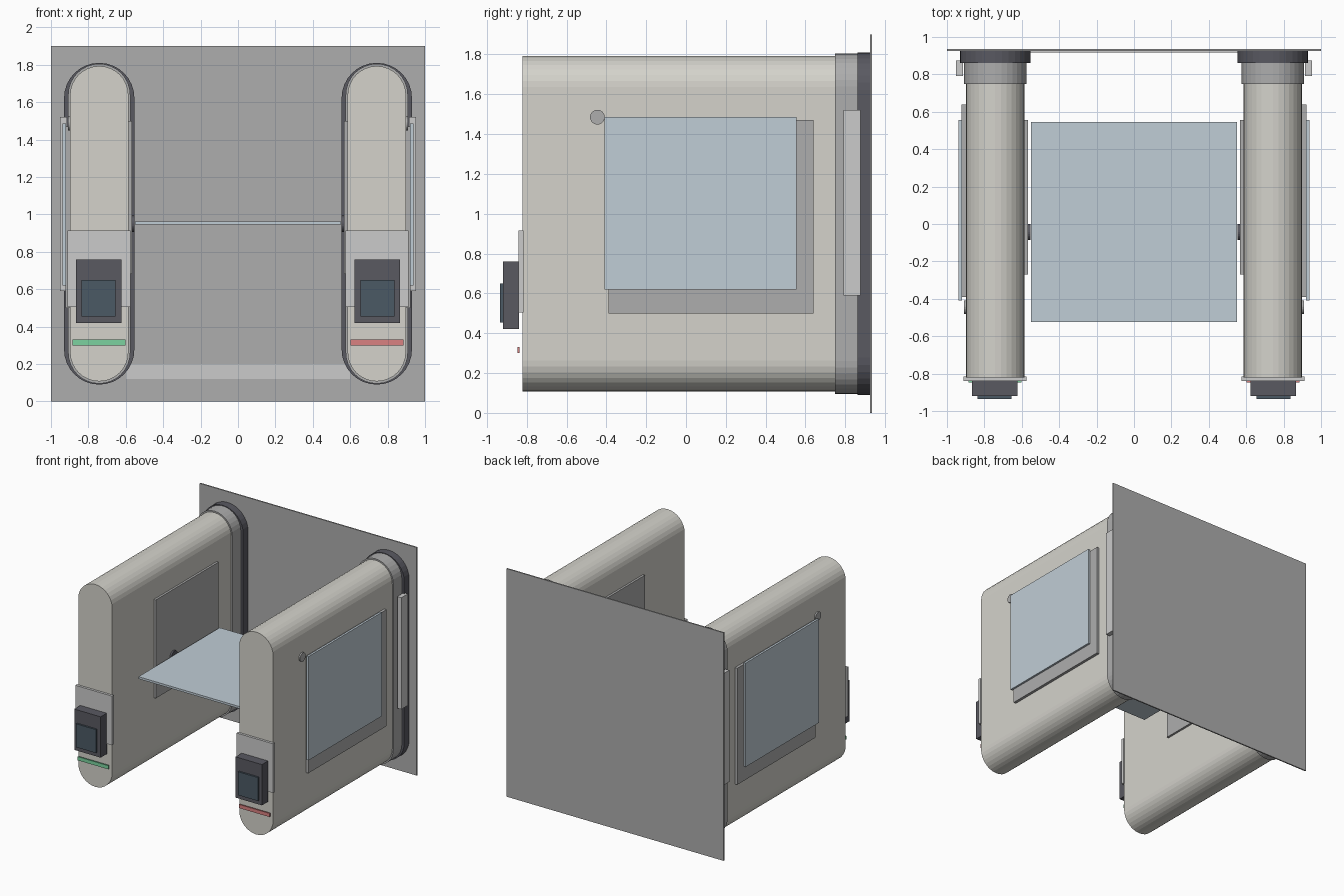
import bpy, math
from mathutils import Matrix

if "Cube" in bpy.data.objects:
    bpy.data.objects.remove(bpy.data.objects["Cube"])


def material(name, rgb):
    m = bpy.data.materials.new(name)
    m.diffuse_color = (*rgb, 1)
    m.use_nodes = True
    m.node_tree.nodes["Principled BSDF"].inputs["Base Color"].default_value = m.diffuse_color
    return m


CREAM = material("cream_shell", (0.66, 0.65, 0.60))
DARK = material("dark_trim", (0.10, 0.10, 0.12))
SCREEN = material("screen_glass", (0.07, 0.10, 0.13))
GLASS = material("blue_glass", (0.53, 0.61, 0.67))
GREEN = material("green_light", (0.20, 0.65, 0.35))
RED = material("red_light", (0.70, 0.22, 0.22))
PANEL = material("panel_grey", (0.42, 0.42, 0.42))
LIGHT = material("light_grey", (0.52, 0.53, 0.54))


def mesh_object(name, verts, faces, mat):
    me = bpy.data.meshes.new(name)
    me.from_pydata(verts, [], faces)
    ob = bpy.data.objects.new(name, me)
    bpy.context.collection.objects.link(ob)
    if mat:
        me.materials.append(mat)
    return ob


def box(name, x, y, z, mat=None):
    """Box from (min, max) ranges."""
    (x0, x1), (y0, y1), (z0, z1) = sorted(x), y, z
    v = [(a, b, c) for a in (x0, x1) for b in (y0, y1) for c in (z0, z1)]
    f = [(0, 1, 3, 2), (4, 6, 7, 5), (0, 4, 5, 1), (2, 3, 7, 6), (0, 2, 6, 4), (1, 5, 7, 3)]
    return mesh_object(name, v, f, mat)


def stadium(name, cx, half_w, half_h, y0, y1, mat, seg=16):
    """Round-ended upright profile extruded along y."""
    ring = []
    for start, cz in ((0, 0.95 + half_h - half_w), (math.pi, 0.95 - half_h + half_w)):
        for i in range(seg + 1):
            a = start + math.pi * i / seg
            ring.append((cx + half_w * math.cos(a), cz + half_w * math.sin(a)))
    n = len(ring)
    v = [(x, y0, z) for x, z in ring] + [(x, y1, z) for x, z in ring]
    f = [tuple(range(n)), tuple(range(2 * n - 1, n - 1, -1))]
    f += [(i, i + n, (i + 1) % n + n, (i + 1) % n) for i in range(n)]
    return mesh_object(name, v, f, mat)


def disc(name, x0, x1, y, z, r, mat):
    """Short cylinder along x."""
    bpy.ops.mesh.primitive_cylinder_add(vertices=24, radius=r, depth=abs(x1 - x0))
    ob = bpy.context.object
    ob.name = name
    ob.data.transform(Matrix.Translation(((x0 + x1) / 2, y, z)) @ Matrix.Rotation(math.pi / 2, 4, 'Y'))
    ob.data.materials.append(mat)


# shared mounting plate, low crossbar and the glass barrier
box("mounting_plate", (-1, 1), (0.924, 0.935), (0, 1.9), PANEL)
box("low_crossbar", (-0.6, 0.6), (0.918, 0.926), (0.12, 0.20), LIGHT)
box("barrier_glass", (-0.55, 0.55), (-0.525, 0.545), (0.945, 0.963), GLASS)

# two mirrored cabinets
for s, side in ((-1, "left"), (1, "right")):
    def part(name, x, y, z, mat=None):
        box(side + "_" + name, (s * x[0], s * x[1]), y, z, mat)

    cx = s * 0.742
    # shell, collar and base flange
    stadium(side + "_shell", cx, 0.156, 0.843, -0.82, 0.76, CREAM)
    stadium(side + "_collar", cx, 0.166, 0.855, 0.748, 0.87, PANEL)
    stadium(side + "_flange", cx, 0.188, 0.86, 0.86, 0.934, DARK)

    # front reader unit
    part("reader_backplate", (0.574, 0.911), (-0.84, -0.815), (0.505, 0.915), LIGHT)
    part("reader_housing", (0.622, 0.865), (-0.92, -0.838), (0.42, 0.76), DARK)
    part("reader_screen", (0.655, 0.838), (-0.935, -0.918), (0.455, 0.65), SCREEN)
    part("status_light", (0.602, 0.884), (-0.847, -0.836), (0.30, 0.33), GREEN if s < 0 else RED)

    # outer face panels, knob and upright rail
    part("outer_panel", (0.893, 0.921), (-0.39, 0.64), (0.50, 1.47), PANEL)
    part("outer_glass", (0.92, 0.938), (-0.41, 0.555), (0.62, 1.485), GLASS)
    part("outer_rail", (0.915, 0.952), (0.79, 0.875), (0.59, 1.52), LIGHT)
    disc(side + "_knob", s * 0.885, s * 0.909, -0.445, 1.485, 0.037, PANEL)

    # inner face panel and barrier hinge
    part("inner_panel", (0.568, 0.59), (-0.27, 0.555), (0.68, 1.50), PANEL)
    disc(side + "_hinge", s * 0.554, s * 0.575, -0.042, 0.95, 0.043, DARK)
